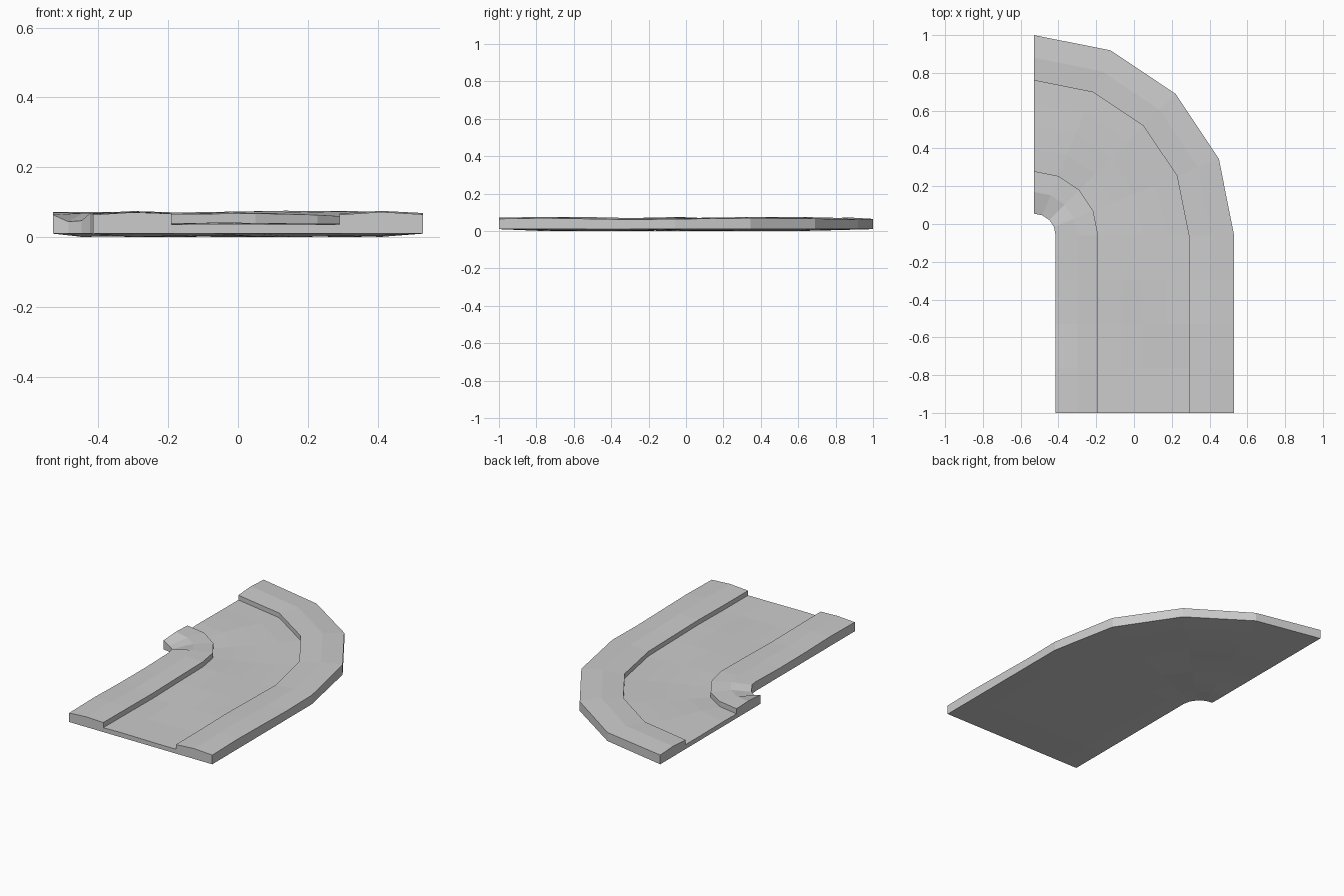
import bpy, bmesh, math

if "Cube" in bpy.data.objects:
    bpy.data.objects.remove(bpy.data.objects["Cube"])

# Turning centre of the bend
CX, CY = -0.53, -0.06

# Cross-section: (radius from turning centre, top height)
OUTER_WALK = [(1.06, 0.065), (0.94, 0.072), (0.82, 0.064)]
ROAD = [(0.82, 0.036), (0.70, 0.036), (0.58, 0.037), (0.46, 0.038), (0.34, 0.036)]
INNER_WALK = [(0.34, 0.067), (0.23, 0.071), (0.115, 0.064)]
SECTION = OUTER_WALK + ROAD + INNER_WALK

# Stations: straight run, then a quarter turn in four facets
stations = [(y, 0.0) for y in (-1.0, -0.765, -0.53, -0.295)]
stations += [(CY, math.radians(22.5 * i)) for i in range(5)]
LAST = len(stations) - 1


def place(radius, station):
    y, a = station
    return CX + radius * math.cos(a), y + radius * math.sin(a)


def top_height(r, z, i):
    # Gentle worn unevenness, calm at both ends
    ripple = 0.0 if i in (0, LAST) else 0.004 * math.sin(1.5 * i + 6 * r)
    if r < 0.2 and i in (6, 7):
        ripple -= 0.016      # sunken inner corner
    return z + ripple


def bottom_height(r, i):
    # Rim sits at 0.01, belly sags to the ground
    if i in (0, LAST) or r > 1.0 or r < 0.2:
        return 0.01
    return 0.005 - 0.005 * math.sin(2 * math.pi * (r - 0.115) / 0.945 + i) ** 2


bm = bmesh.new()
rings = []
for i, st in enumerate(stations):
    top = [bm.verts.new((*place(r, st), top_height(r, z, i))) for r, z in SECTION]
    radii = sorted({r for r, z in SECTION})
    bottom = [bm.verts.new((*place(r, st), bottom_height(r, i))) for r in radii]
    rings.append(top + bottom)

# Skin between neighbouring cross-sections
n = len(rings[0])
for a, b in zip(rings, rings[1:]):
    for k in range(n):
        m = (k + 1) % n
        bm.faces.new((a[k], a[m], b[m], b[k]))

# End caps
bm.faces.new(rings[0])
bm.faces.new(rings[-1][::-1])
bmesh.ops.recalc_face_normals(bm, faces=bm.faces)

mesh = bpy.data.meshes.new("road_bend")
bm.to_mesh(mesh)
bm.free()
road = bpy.data.objects.new("road_bend", mesh)
bpy.context.collection.objects.link(road)
